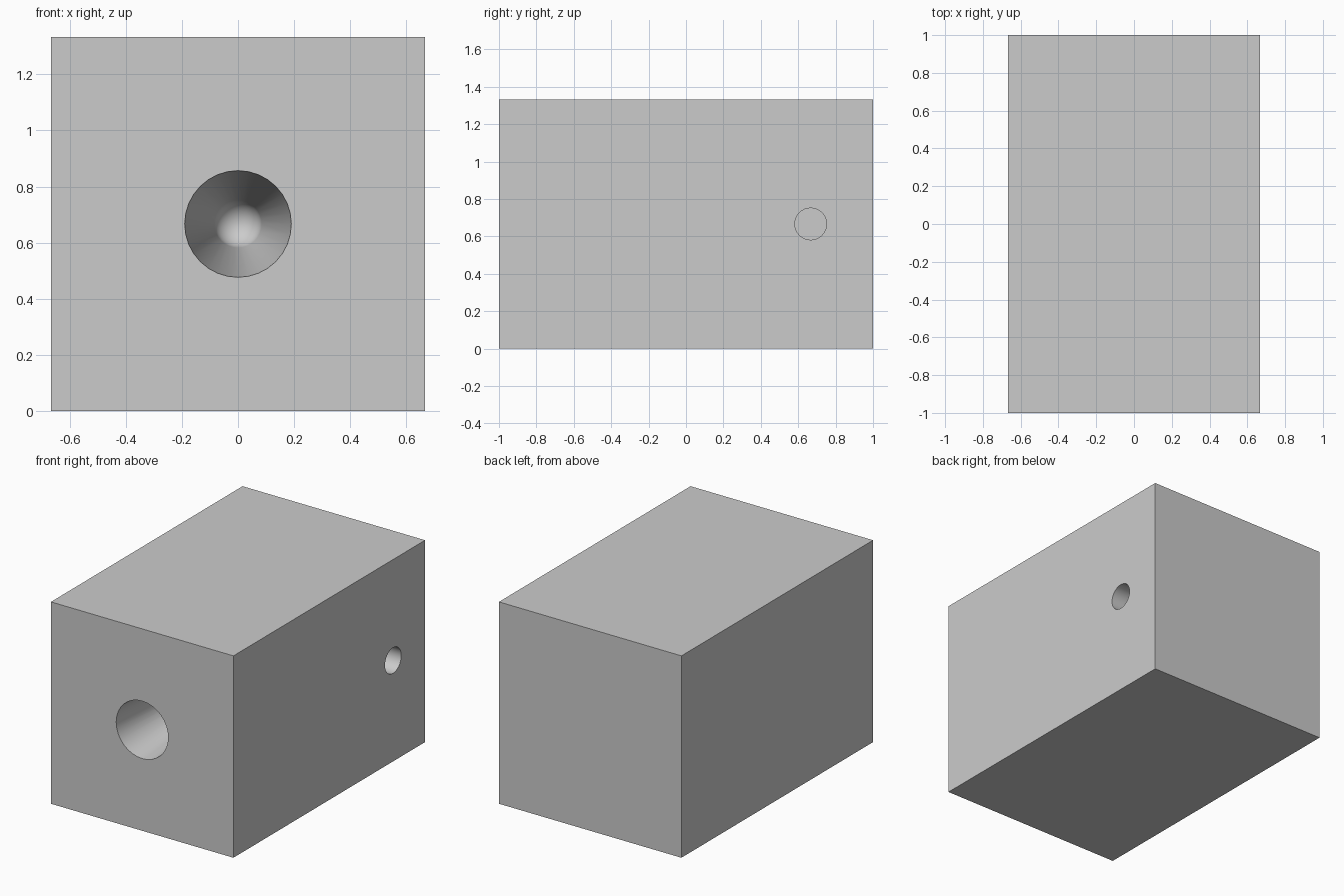
import bpy, bmesh, math
from mathutils import Matrix

if "Cube" in bpy.data.objects:
    bpy.data.objects.remove(bpy.data.objects["Cube"])


def finish(bm, name):
    bmesh.ops.recalc_face_normals(bm, faces=bm.faces)
    mesh = bpy.data.meshes.new(name)
    bm.to_mesh(mesh)
    bm.free()
    obj = bpy.data.objects.new(name, mesh)
    bpy.context.collection.objects.link(obj)
    return obj


def lathe_cutter(name, profile, matrix, segments):
    # profile of (radius, depth) pairs, spun about local z
    bm = bmesh.new()
    rings = [[bm.verts.new((r * math.cos(2 * math.pi * i / segments),
                            r * math.sin(2 * math.pi * i / segments), d))
              for i in range(segments)] for r, d in profile]
    for a, b in zip(rings, rings[1:]):
        for i in range(segments):
            j = (i + 1) % segments
            bm.faces.new((a[i], a[j], b[j], b[i]))
    bm.faces.new(rings[0])
    bm.faces.new(rings[-1])
    bm.transform(matrix)
    obj = finish(bm, name)
    obj.hide_render = True
    return obj


W, L, H = 4 / 3, 2.0, 4 / 3
MID = H / 2

# Solid block
bm = bmesh.new()
bmesh.ops.create_cube(bm, size=1, matrix=Matrix.Translation((0, 0, MID))
                      @ Matrix.Diagonal((W, L, H, 1)))
block = finish(bm, "block")

# Tapered front bore with a rounded end
mouth, tip, depth, over = 0.19, 0.085, 1.0, 0.05
slope = (mouth - tip) / (depth - tip)
profile = [(mouth + slope * over, -over)]
profile += [(tip * math.cos(a), depth - tip + tip * math.sin(a))
            for a in (math.radians(6 + 10 * k) for k in range(9))]
front_bore = lathe_cutter(
    "front_bore_cutter", profile,
    Matrix.Translation((0, -L / 2, MID)) @ Matrix.Rotation(-math.pi / 2, 4, 'X'), 32)

# Straight blind hole in the right side
side_hole = lathe_cutter(
    "side_hole_cutter", [(0.085, -over), (0.085, 0.33)],
    Matrix.Translation((W / 2, 2 / 3, MID)) @ Matrix.Rotation(-math.pi / 2, 4, 'Y'), 32)

# Cut both holes, then remove the cutters
bpy.context.view_layer.objects.active = block
block.select_set(True)
for cutter in (front_bore, side_hole):
    mod = block.modifiers.new(cutter.name, 'BOOLEAN')
    mod.operation = 'DIFFERENCE'
    mod.solver = 'EXACT'
    mod.object = cutter
    bpy.ops.object.modifier_apply(modifier=mod.name)
    bpy.data.objects.remove(cutter)

bpy.ops.object.shade_smooth_by_angle(angle=math.radians(30))
